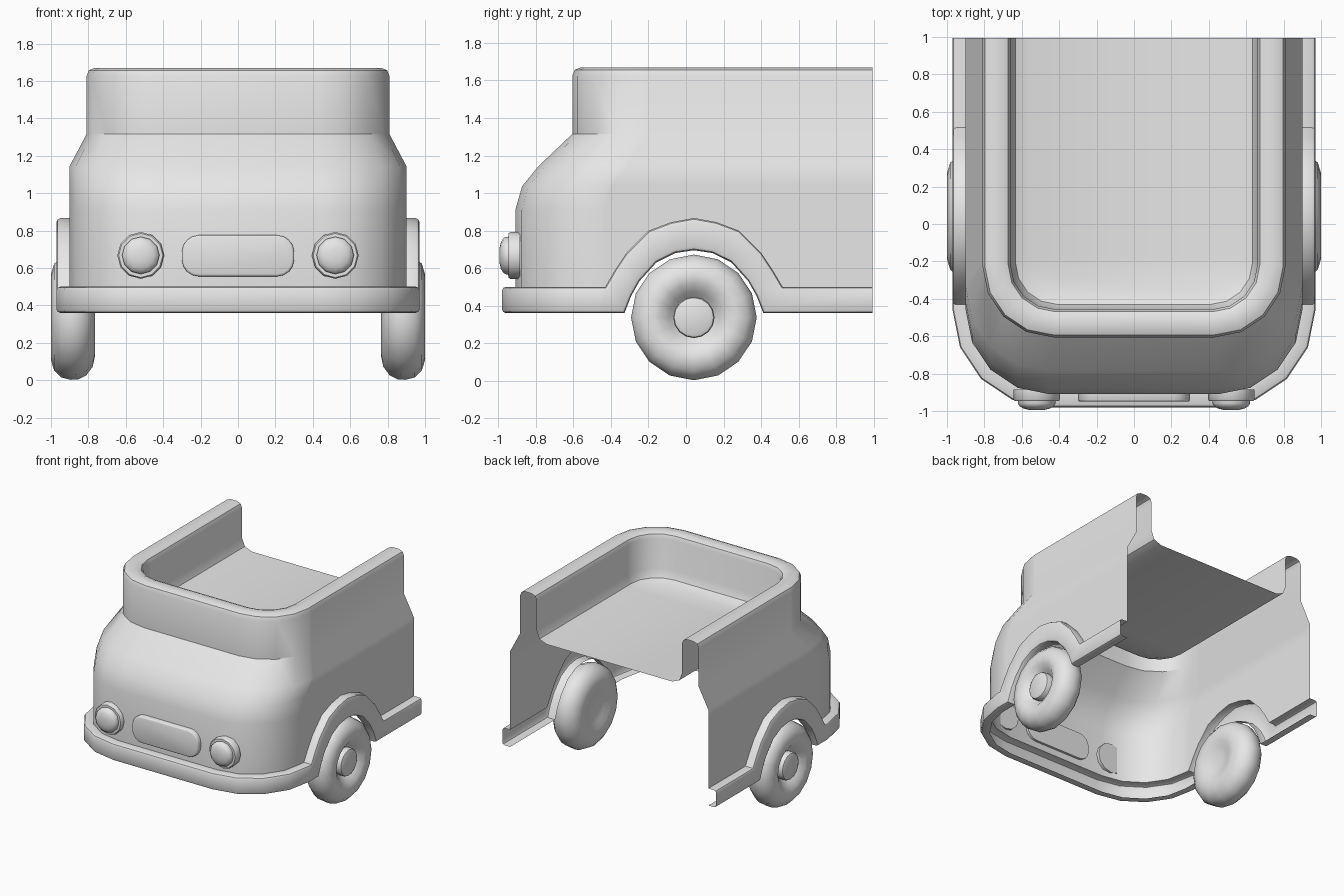
import bpy, bmesh, math
from mathutils import Vector, Matrix

if "Cube" in bpy.data.objects:
    bpy.data.objects.remove(bpy.data.objects["Cube"])

paint = bpy.data.materials.new("light_grey")
paint.diffuse_color = (0.8, 0.8, 0.8, 1)
paint.use_nodes = True
paint.node_tree.nodes["Principled BSDF"].inputs["Base Color"].default_value = paint.diffuse_color
BACK = 0.995


def finish(name, bm, angle=40):
    bmesh.ops.recalc_face_normals(bm, faces=bm.faces)
    mesh = bpy.data.meshes.new(name)
    bm.to_mesh(mesh)
    bm.free()
    mesh.materials.append(paint)
    obj = bpy.data.objects.new(name, mesh)
    bpy.context.collection.objects.link(obj)
    bpy.ops.object.select_all(action='DESELECT')
    obj.select_set(True)
    bpy.context.view_layer.objects.active = obj
    bpy.ops.object.shade_smooth_by_angle(angle=math.radians(angle))
    return obj


def loft(bm, rows, closed=False):
    vs = [[bm.verts.new(p) for p in row] for row in rows]
    for a, b in zip(vs, vs[1:]):
        n = len(a)
        for i in range(n if closed else n - 1):
            j = (i + 1) % n
            bm.faces.new((a[i], a[j], b[j], b[i]))
    return vs


# Wheel arch: (half length, height) of upper and lower edges of the trim
WY = 0.042
arch_top = [(0.473, 0.50), (0.42, 0.59), (0.36, 0.68), (0.24, 0.80), (0.12, 0.845), (0, 0.867)]
arch_low = [(0.370, 0.36), (0.335, 0.45), (0.29, 0.53), (0.20, 0.63), (0.10, 0.68), (0, 0.695)]

# Side stations from back to front: (top y, top z, low y, low z)
side = [(BACK, 0.50, BACK, 0.36)]
for s in (1, -1):
    pts = list(zip(arch_top, arch_low))
    for (a, az), (b, bz) in (pts if s > 0 else pts[-2::-1]):
        side.append((WY + s * a, az, WY + s * b, bz))


def corner(w, f, r, n=4):
    """Quarter round from the side to the front, with outward directions."""
    out = []
    for i in range(n + 1):
        a = math.pi / 2 * i / n
        d = Vector((math.cos(a), -math.sin(a), 0))
        out.append((Vector((w - r, -f + r, 0)) + d * r, d))
    return out


def mirrored(half):
    return half + [Vector((-p.x, p.y, p.z)) for p in reversed(half)]


W, F, R = 0.90, 0.91, 0.45
L0 = BACK + F - R


def ring(w, f, r, z):
    k = (BACK + f - r) / L0
    half = [Vector((w, BACK - (BACK - s[0]) * k, z)) for s in side]
    half += [p + Vector((0, 0, z)) for p, d in corner(w, f, r)]
    return mirrored(half)


# Body shell with wall, rolled rim, inner wall and load floor
base = [Vector((W, s[0], s[1])) for s in side]
base += [p + Vector((0, 0, 0.5)) for p, d in corner(W, F, R)]
levels = [(W, F, R, 0.91), (W, 0.873, R, 1.037), (W, 0.785, R, 1.145),
          (0.81, 0.606, 0.38, 1.315), (0.81, 0.606, 0.38, 1.625),
          (0.797, 0.593, 0.367, 1.657), (0.765, 0.561, 0.335, 1.67),
          (0.705, 0.501, 0.285, 1.67), (0.673, 0.469, 0.253, 1.657),
          (0.66, 0.456, 0.24, 1.625), (0.66, 0.456, 0.24, 1.38),
          (0.634, 0.43, 0.225, 1.316), (0.57, 0.366, 0.17, 1.29)]
bm = bmesh.new()
rows = loft(bm, [mirrored(base)] + [ring(*l) for l in levels])
bm.faces.new(rows[-1])
finish("body_shell", bm)

# Bumper and arch trim: an open channel following the lower body edge
stations = [(Vector((W, a, az)), Vector((W, b, bz)), Vector((1, 0, 0))) for a, az, b, bz in side]
stations += [(p + Vector((0, 0, 0.5)), p + Vector((0, 0, 0.36)), d) for p, d in corner(W, F, R)]
section = [(0, 0), (0, 0.05), (0.04, 0.064), (0.12, 0.07), (0.88, 0.07), (0.96, 0.064), (1, 0.05), (1, 0)]
bm = bmesh.new()
loft(bm, [mirrored([t.lerp(b, u) + d * o for t, b, d in stations]) for u, o in section])
finish("bumper_trim", bm)


def lathe(name, profile, place, n, angle=40):
    """Revolve (radius, height) points around local z."""
    bm = bmesh.new()
    rows = [[Vector((r * math.cos(2 * math.pi * i / n), r * math.sin(2 * math.pi * i / n), h))
             for i in range(n)] for r, h in profile]
    vs = loft(bm, rows, True)
    bm.faces.new(vs[0])
    bm.faces.new(vs[-1])
    bmesh.ops.transform(bm, matrix=place, verts=bm.verts)
    return finish(name, bm, angle)


tyre = [(0.06, 0.80), (0.11, 0.79), (0.16, 0.772), (0.21, 0.765), (0.265, 0.777), (0.31, 0.81),
        (0.333, 0.855), (0.335, 0.895), (0.322, 0.945), (0.285, 0.983), (0.23, 1.0),
        (0.18, 0.99), (0.135, 0.955), (0.10, 0.92)]
hub = [(0.11, 0.90), (0.11, 0.965), (0.105, 0.978), (0.09, 0.985)]
lamp_ring = [(0.125, 0.885), (0.125, 0.937), (0.118, 0.946), (0.10, 0.946)]
lamp = [(0.10, 0.93), (0.10, 0.96), (0.092, 0.974), (0.07, 0.987), (0.035, 0.995)]
for s, tag in ((1, "right"), (-1, "left")):
    # Wheels
    out = Matrix.Translation((0, WY, 0.337)) @ Matrix.Rotation(s * math.pi / 2, 4, 'Y')
    lathe("tyre_" + tag, tyre, out, 16)
    lathe("hub_" + tag, hub, out, 16)
    # Headlights
    ahead = Matrix.Translation((s * 0.52, 0, 0.667)) @ Matrix.Rotation(math.pi / 2, 4, 'X')
    lathe("headlight_ring_" + tag, lamp_ring, ahead, 12)
    lathe("headlight_" + tag, lamp, ahead, 12)


# Grille: rounded plate with a bevelled front edge
def rounded(inset, y):
    hw, hh, r = 0.30 - inset, 0.11 - inset, 0.09 - inset
    pts = []
    for q, (sx, sz) in enumerate(((1, 1), (-1, 1), (-1, -1), (1, -1))):
        for i in range(5):
            a = math.pi / 2 * (q + i / 4)
            pts.append(Vector((sx * (hw - r) + r * math.cos(a), y,
                               0.665 + sz * (hh - r) + r * math.sin(a))))
    return pts


bm = bmesh.new()
vs = loft(bm, [rounded(0, -0.89), rounded(0, -0.94), rounded(0.004, -0.947), rounded(0.012, -0.95)], True)
bm.faces.new(vs[0])
bm.faces.new(vs[-1])
finish("grille", bm)
